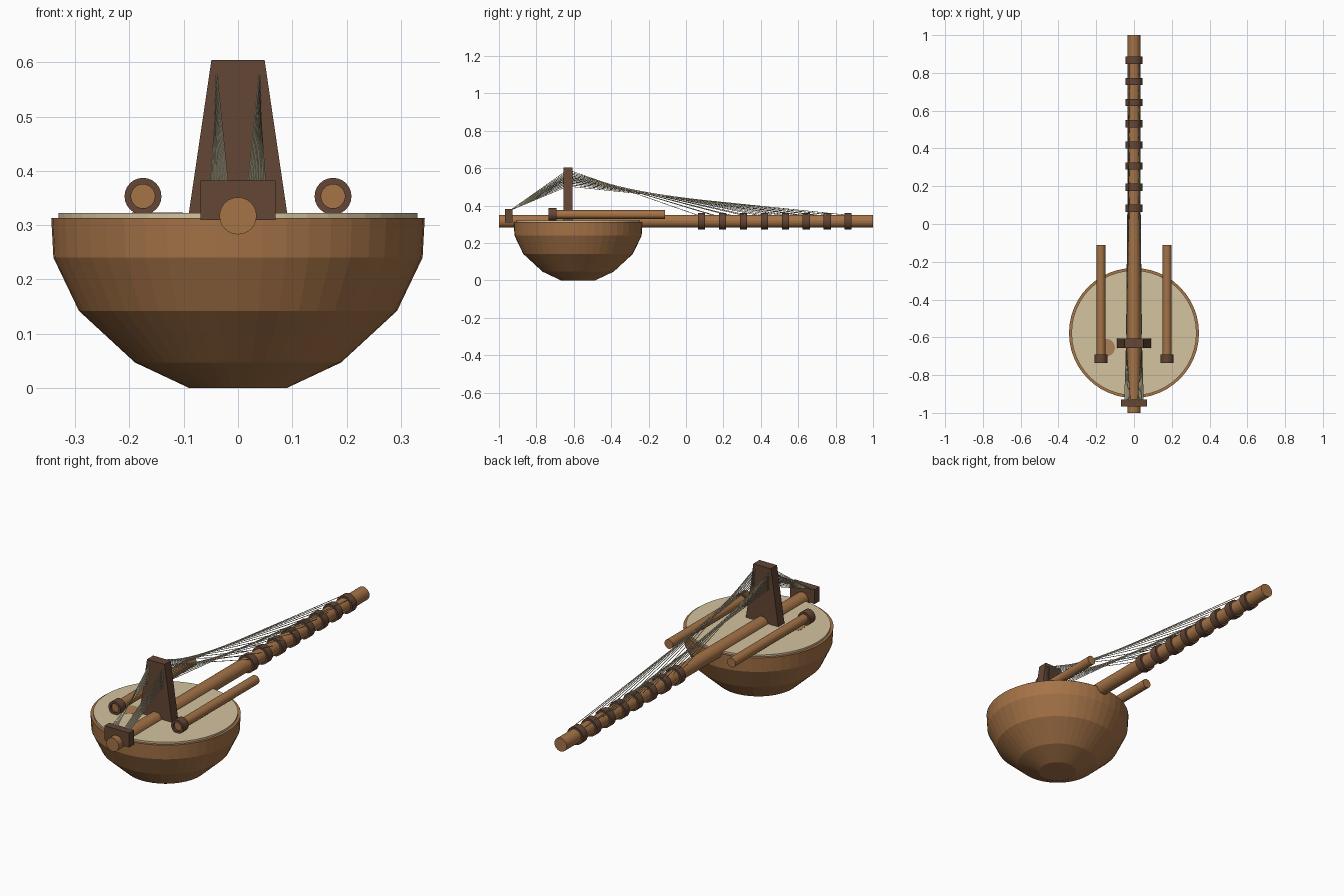
import bpy, bmesh, math
from mathutils import Vector

if "Cube" in bpy.data.objects:
    bpy.data.objects.remove(bpy.data.objects["Cube"])


def srgb(r, g, b):
    def lin(c):
        c /= 255
        return c / 12.92 if c <= 0.04045 else ((c + 0.055) / 1.055) ** 2.4
    return (lin(r), lin(g), lin(b), 1)


def material(name, *rgb):
    m = bpy.data.materials.new(name)
    m.diffuse_color = srgb(*rgb)
    m.use_nodes = True
    m.node_tree.nodes["Principled BSDF"].inputs["Base Color"].default_value = m.diffuse_color
    return m


WOOD = material("warm wood", 165, 115, 71)
DARK = material("dark wood", 100, 70, 53)
SKIN = material("pale hide", 212, 195, 160)
HOLE = material("tan opening", 172, 130, 88)
CORD = material("pale string", 196, 187, 155)


def finish(bm, name, mat):
    bmesh.ops.recalc_face_normals(bm, faces=bm.faces)
    me = bpy.data.meshes.new(name)
    bm.to_mesh(me)
    bm.free()
    me.materials.append(mat)
    ob = bpy.data.objects.new(name, me)
    bpy.context.collection.objects.link(ob)
    return ob


def lathe(name, mat, profile, centre, axis, segs, closed=False):
    """Spin (radius, height) points round the z or y axis; open profiles get end caps."""
    bm = bmesh.new()
    rings = []
    for r, h in profile:
        ring = []
        for i in range(segs):
            a = 2 * math.pi * i / segs
            u, v = r * math.cos(a), r * math.sin(a)
            p = (u, v, h) if axis == "z" else (u, h, v)
            ring.append(bm.verts.new(Vector(p) + Vector(centre)))
        rings.append(ring)
    pairs = list(zip(rings, rings[1:]))
    if closed:
        pairs.append((rings[-1], rings[0]))
    else:
        bm.faces.new(rings[0])
        bm.faces.new(rings[-1])
    for a, b in pairs:
        for i in range(segs):
            j = (i + 1) % segs
            bm.faces.new((a[i], a[j], b[j], b[i]))
    return finish(bm, name, mat)


def rod(name, mat, r, x, z, y0, y1, segs=24):
    return lathe(name, mat, [(r, y0), (r, y1)], (x, 0, z), "y", segs)


def collar(name, r_in, r_out, x, z, y0, y1):
    pts = [(r_in, y0), (r_out, y0), (r_out, y1), (r_in, y1)]
    return lathe(name, DARK, pts, (x, 0, z), "y", 24, closed=True)


def slab(name, mat, outline, y0, y1):
    """Extrude an (x, z) outline along y."""
    bm = bmesh.new()
    face = bm.faces.new([bm.verts.new((x, y0, z)) for x, z in outline])
    ext = bmesh.ops.extrude_face_region(bm, geom=[face])
    moved = [v for v in ext["geom"] if isinstance(v, bmesh.types.BMVert)]
    bmesh.ops.translate(bm, verts=moved, vec=(0, y1 - y0, 0))
    return finish(bm, name, mat)


# Gourd bowl, hide top and sound hole
BODY_Y = -0.577
lathe("bowl", WOOD, [(0.09, 0), (0.19, 0.047), (0.293, 0.142), (0.34, 0.24), (0.344, 0.313)],
      (0, BODY_Y, 0), "z", 48)
lathe("hide_top", SKIN, [(0.331, 0.305), (0.331, 0.322)], (0, BODY_Y, 0), "z", 48)
lathe("sound_hole", HOLE, [(0.047, 0.318), (0.047, 0.3228)], (-0.148, -0.655, 0), "z", 24)

# Neck with tuning collars
NECK_Z = 0.317
rod("neck", WOOD, 0.0343, 0, NECK_Z, -1, 1)
for i in range(8):
    y = 0.083 + 0.112 * i
    collar(f"tuning_collar_{i + 1}", 0.03, 0.0445, 0, NECK_Z, y - 0.019, y + 0.019)

# Hand grips with end collars
for side, x in (("left", -0.175), ("right", 0.175)):
    rod(f"{side}_grip", WOOD, 0.0232, x, 0.353, -0.725, -0.112, 20)
    collar(f"{side}_grip_collar", 0.022, 0.034, x, 0.353, -0.735, -0.692)

# Tall bridge and tail block
slab("bridge", DARK, [(-0.092, 0.312), (0.092, 0.312), (0.049, 0.604), (-0.049, 0.604)], -0.656, -0.607)
slab("tail_block", DARK, [(-0.069, 0.309), (0.069, 0.309), (0.069, 0.382), (-0.069, 0.382)], -0.967, -0.928)

# Strings: tail block, over the bridge, then down to the collars
for side, s, count in (("left", -1, 11), ("right", 1, 10)):
    curve = bpy.data.curves.new(f"{side}_strings", "CURVE")
    curve.dimensions = "3D"
    curve.bevel_depth = 0.0016
    curve.bevel_resolution = 2
    curve.materials.append(CORD)
    for i in range(count):
        t = i / (count - 1)
        pts = [(s * (0.019 + 0.031 * t), -0.94, 0.375),
               (s * 0.041, -0.632, 0.592 - 0.088 * t),
               (s * 0.026, 0.06 + 0.80 * t, 0.350)]
        sp = curve.splines.new("POLY")
        sp.points.add(2)
        for p, co in zip(sp.points, pts):
            p.co = (*co, 1)
    bpy.context.collection.objects.link(bpy.data.objects.new(f"{side}_strings", curve))
